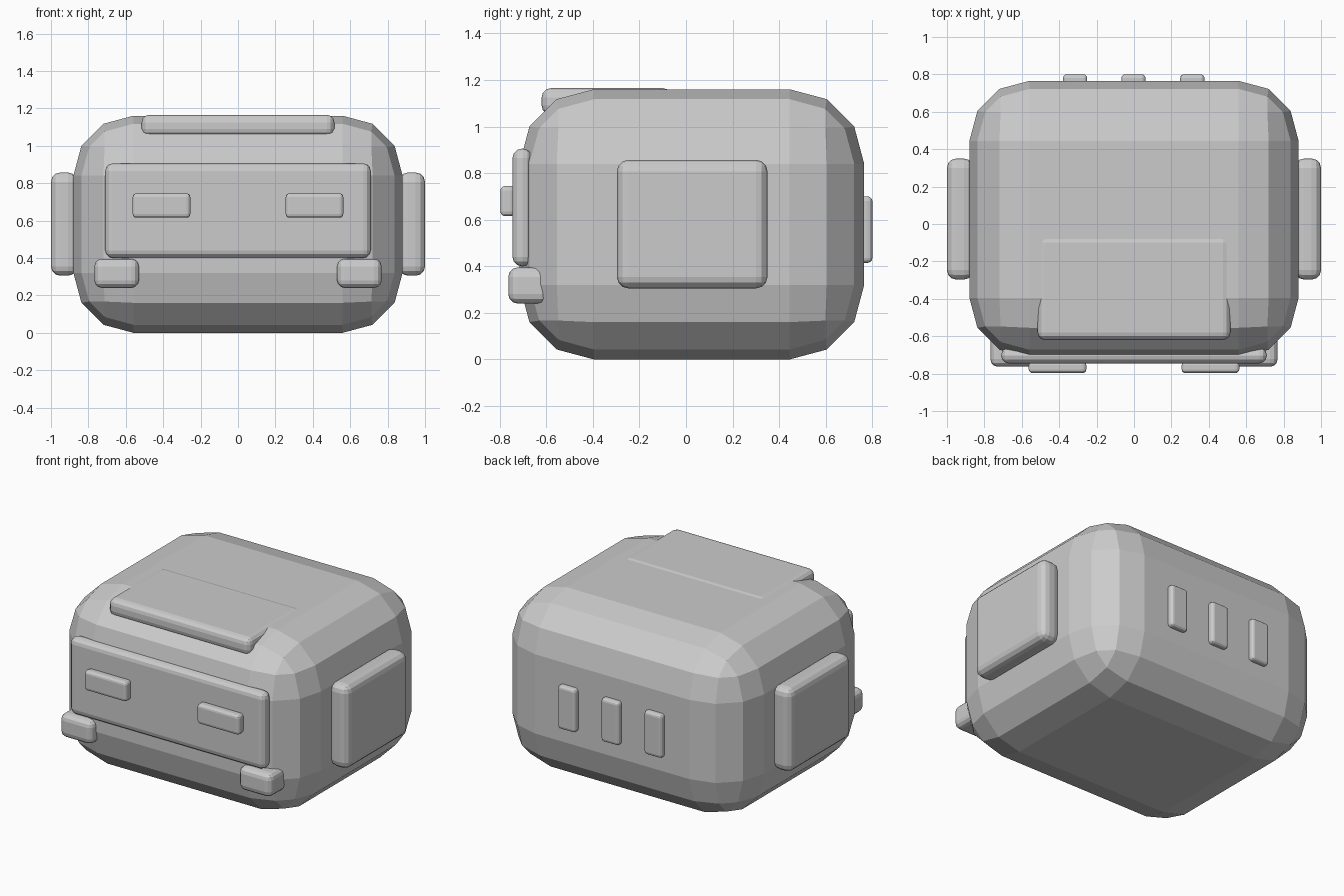
import bpy

if "Cube" in bpy.data.objects:
    bpy.data.objects.remove(bpy.data.objects["Cube"])


def rounded_box(name, x, y, z, bevel, segments=3):
    """Box from (min, max) ranges with rounded, faceted edges."""
    ranges = (x, y, z)
    centre = [(a + b) / 2 for a, b in ranges]
    bpy.ops.mesh.primitive_cube_add(size=1, location=centre)
    ob = bpy.context.object
    ob.name = name
    ob.scale = [b - a for a, b in ranges]
    bpy.ops.object.transform_apply(location=False, rotation=False, scale=True)
    mod = ob.modifiers.new("round", "BEVEL")
    mod.width = bevel
    mod.segments = segments
    mod.limit_method = "NONE"
    return ob


def mirrored_pair(name, x, y, z, bevel, segments=3):
    """Right part and its left twin."""
    rounded_box(name + "_right", x, y, z, bevel, segments)
    rounded_box(name + "_left", (-x[1], -x[0]), y, z, bevel, segments)


# Main body
rounded_box("body", (-0.88, 0.88), (-0.715, 0.765), (0, 1.16), 0.32)

# Face panel and brow visor
rounded_box("face_panel", (-0.71, 0.71), (-0.745, -0.66), (0.40, 0.905), 0.04)
rounded_box("brow_visor", (-0.515, 0.515), (-0.62, -0.06), (1.05, 1.165), 0.04)

# Eyes, lower front pads and side pods
mirrored_pair("eye", (0.255, 0.563), (-0.797, -0.735), (0.615, 0.745), 0.02)
mirrored_pair("front_pad", (0.53, 0.768), (-0.763, -0.58), (0.24, 0.395), 0.04)
mirrored_pair("side_pod", (0.86, 1.0), (-0.297, 0.35), (0.305, 0.857), 0.05)

# Rear vents
for i, cx in enumerate((-0.315, -0.003, 0.312)):
    rounded_box(f"rear_vent_{i + 1}", (cx - 0.065, cx + 0.065),
                (0.74, 0.80), (0.415, 0.70), 0.02)
